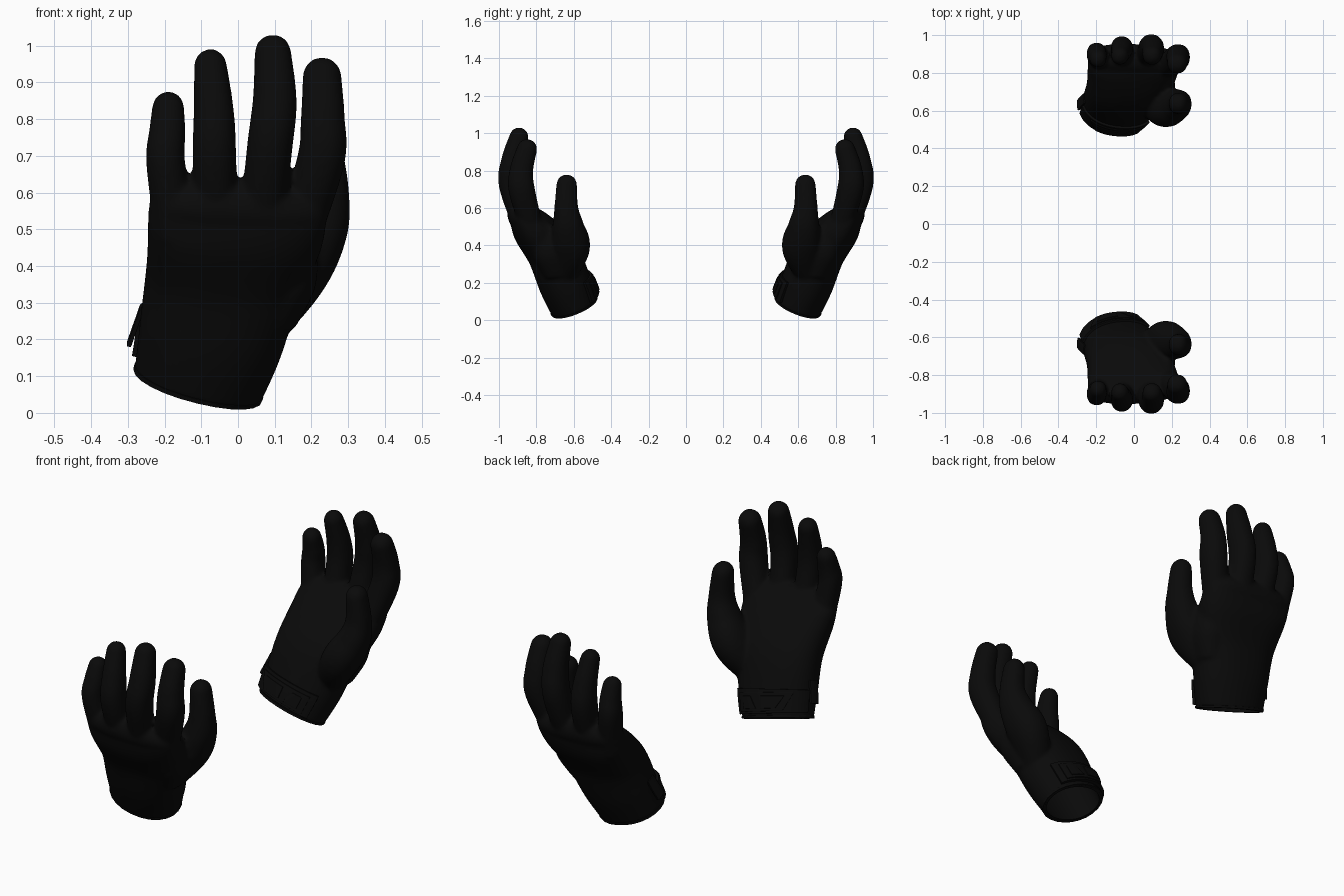
import bpy, bmesh
from math import sin, cos, pi, radians, copysign
from mathutils import Vector

if "Cube" in bpy.data.objects:
    bpy.data.objects.remove(bpy.data.objects["Cube"])


def material(name, value):
    m = bpy.data.materials.new(name)
    m.use_nodes = True
    m.diffuse_color = (value, value, value, 1)
    bsdf = m.node_tree.nodes["Principled BSDF"]
    bsdf.inputs["Base Color"].default_value = m.diffuse_color
    bsdf.inputs["Roughness"].default_value = 0.9
    return m


black = material("black fabric", 0.003)

# Stations: x, y, z, half width, half depth, and for the palm its squareness
PALM = [(-.11, -.597, .075, .178, .13, 2.1), (-.075, -.648, .2, .198, .14, 2.2),
        (-.04, -.715, .36, .214, .135, 2.4), (-.008, -.82, .49, .24, .112, 2.5),
        (.0, -.873, .56, .242, .08, 2.5)]
THUMB = [(.04, -.68, .2, .06, .06), (.155, -.62, .38, .09, .105),
         (.222, -.63, .5, .078, .085), (.243, -.64, .6, .06, .064),
         (.234, -.638, .725, .05, .055)]
WEB = [(.08, -.69, .26, .08, .08), (.13, -.72, .37, .085, .1),
       (.155, -.77, .46, .06, .075)]
FINGERS = [
    [(-.17, -.86, .48, .055, .055), (-.197, -.897, .68, .053, .062),
     (-.193, -.893, .76, .05, .055), (-.19, -.875, .83, .044, .046)],
    [(-.06, -.86, .48, .055, .055), (-.064, -.922, .7, .059, .068),
     (-.066, -.92, .82, .055, .06), (-.075, -.89, .945, .045, .047)],
    [(.06, -.86, .48, .06, .055), (.086, -.93, .72, .062, .07),
     (.1, -.925, .85, .06, .064), (.095, -.893, .98, .05, .051)],
    [(.14, -.8, .42, .06, .055), (.224, -.875, .68, .065, .07),
     (.231, -.88, .8, .06, .063), (.229, -.85, .915, .053, .054)]]


def sample(stations, t):
    """Smooth position on the stations: centre and half sizes."""
    last = len(stations) - 1
    i = min(max(int(t), 0), last - 1)
    f = t - i
    p = [stations[min(max(k, 0), last)] for k in (i - 1, i, i + 1, i + 2)]
    if f < 0:
        return [b + (c - b) * f for b, c in zip(p[1], p[2])]
    return [b + .5 * f * (c - a + f * (2*a - 5*b + 4*c - d + f * (3*(b - c) + d - a)))
            for a, b, c, d in zip(*p)]


def frame(stations, t):
    s = sample(stations, t)
    hi = min(t + .05, len(stations) - 1)
    lo = hi - .1
    n = (Vector(sample(stations, hi)[:3]) - Vector(sample(stations, lo)[:3])).normalized()
    u = Vector((1, 0, 0))
    u = (u - n * u.dot(n)).normalized()
    return Vector(s[:3]), u, n.cross(u), n, s[3], s[4], s[5]


def on_ring(c, u, v, w, d, power, a):
    ca, sa = cos(a), sin(a)
    e = 2 / power
    return c + u * copysign(abs(ca) ** e, ca) * w + v * copysign(abs(sa) ** e, sa) * d


def loft(bm, stations, start=0, end=None, inset=0, dome=True, sides=32):
    """Closed tube through the stations with an optional rounded end."""
    end = len(stations) - 1 if end is None else end
    rings = []
    for k in range(25):
        c, u, v, n, w, d, power = frame(stations, start + (end - start) * k / 24)
        rings.append((c, u, v, w - inset, d - inset, power))
    if dome:
        c, u, v, w, d, power = rings[-1]
        for k in range(1, 8):
            a = k * pi / 16.5
            rings.append((c + n * d * sin(a), u, v, w * cos(a), d * cos(a), power))
    verts = [[bm.verts.new(on_ring(*r, 2 * pi * j / sides)) for j in range(sides)]
             for r in rings]
    for a, b in zip(verts, verts[1:]):
        for j in range(sides):
            k = (j + 1) % sides
            bm.faces.new((a[j], a[k], b[k], b[j]))
    bm.faces.new(verts[0][::-1])
    bm.faces.new(verts[-1])


def make(name, bm):
    mesh = bpy.data.meshes.new(name)
    bm.to_mesh(mesh)
    bm.free()
    mesh.materials.append(black)
    ob = bpy.data.objects.new(name, mesh)
    bpy.context.collection.objects.link(ob)
    return ob


def mirror(ob):
    m = ob.modifiers.new("pair", "MIRROR")
    m.use_axis = (False, True, False)
    m.use_mirror_merge = False


# Glove body: palm, thumb, thumb web and fingers fused into one skin
bm = bmesh.new()
loft(bm, PALM, sides=48)
for limb in FINGERS + [THUMB, WEB]:
    loft(bm, [(*station, 2.2) for station in limb])
glove = make("glove", bm)
rm = glove.modifiers.new("fuse", "REMESH")
rm.mode = 'VOXEL'
rm.voxel_size = .009
rm.use_smooth_shade = True
sm = glove.modifiers.new("soften", "SMOOTH")
sm.factor = .5
sm.iterations = 10

# Hollow cuff opening
bm = bmesh.new()
loft(bm, PALM, -.4, 1.6, .018, False, 48)
cutter = make("cuff_cutter", bm)
cutter.hide_render = True
cut = glove.modifiers.new("opening", "BOOLEAN")
cut.operation = 'DIFFERENCE'
cut.object = cutter
cut.solver = 'EXACT'
bpy.context.view_layer.update()
baked = bpy.data.meshes.new_from_object(
    glove.evaluated_get(bpy.context.evaluated_depsgraph_get()))
glove.modifiers.clear()
glove.data = baked
bpy.data.objects.remove(cutter)
bpy.ops.object.select_all(action='DESELECT')
glove.select_set(True)
bpy.context.view_layer.objects.active = glove
bpy.ops.object.shade_smooth_by_angle(angle=radians(45))
mirror(glove)


def patch(name, t0, t1, a0, a1, low, high, thick, slant=0):
    """Curved plate hugging the wrist between two heights and two angles."""
    bm = bmesh.new()
    rows, cols = 8, 24
    grid = []
    for i in range(rows + 1):
        f = i / rows
        c, u, v, n, w, d, power = frame(PALM, t0 + (t1 - t0) * f)
        off = low + (high - low) * f
        grid.append([bm.verts.new(on_ring(c, u, v, w + off, d + off, power,
                     radians(a0 + (a1 + slant * f - a0) * j / cols)))
                     for j in range(cols + 1)])
    for a, b in zip(grid, grid[1:]):
        for j in range(cols):
            bm.faces.new((a[j], a[j + 1], b[j + 1], b[j]))
    ob = make(name, bm)
    so = ob.modifiers.new("thickness", "SOLIDIFY")
    so.thickness = thick
    so.offset = -1
    bv = ob.modifiers.new("edge", "BEVEL")
    bv.width = .002
    bv.segments = 2
    bv.limit_method = 'ANGLE'
    mirror(ob)


# Wrist strap, its loose tab and the raised closure plate with two pads
patch("wrist_strap", .22, .98, 40, 166, .016, .012, .024)
patch("strap_tab", .55, 1.3, 166, 184, .03, .006, .012)
patch("closure_plate", .3, .88, 52, 120, .022, .018, .008, 16)
patch("closure_pad_inner", .4, .78, 62, 84, .026, .022, .008, -8)
patch("closure_pad_outer", .4, .78, 90, 110, .026, .022, .008, 12)
patch("cuff_hem", 0, .14, 0, 360, .003, .003, .01)
